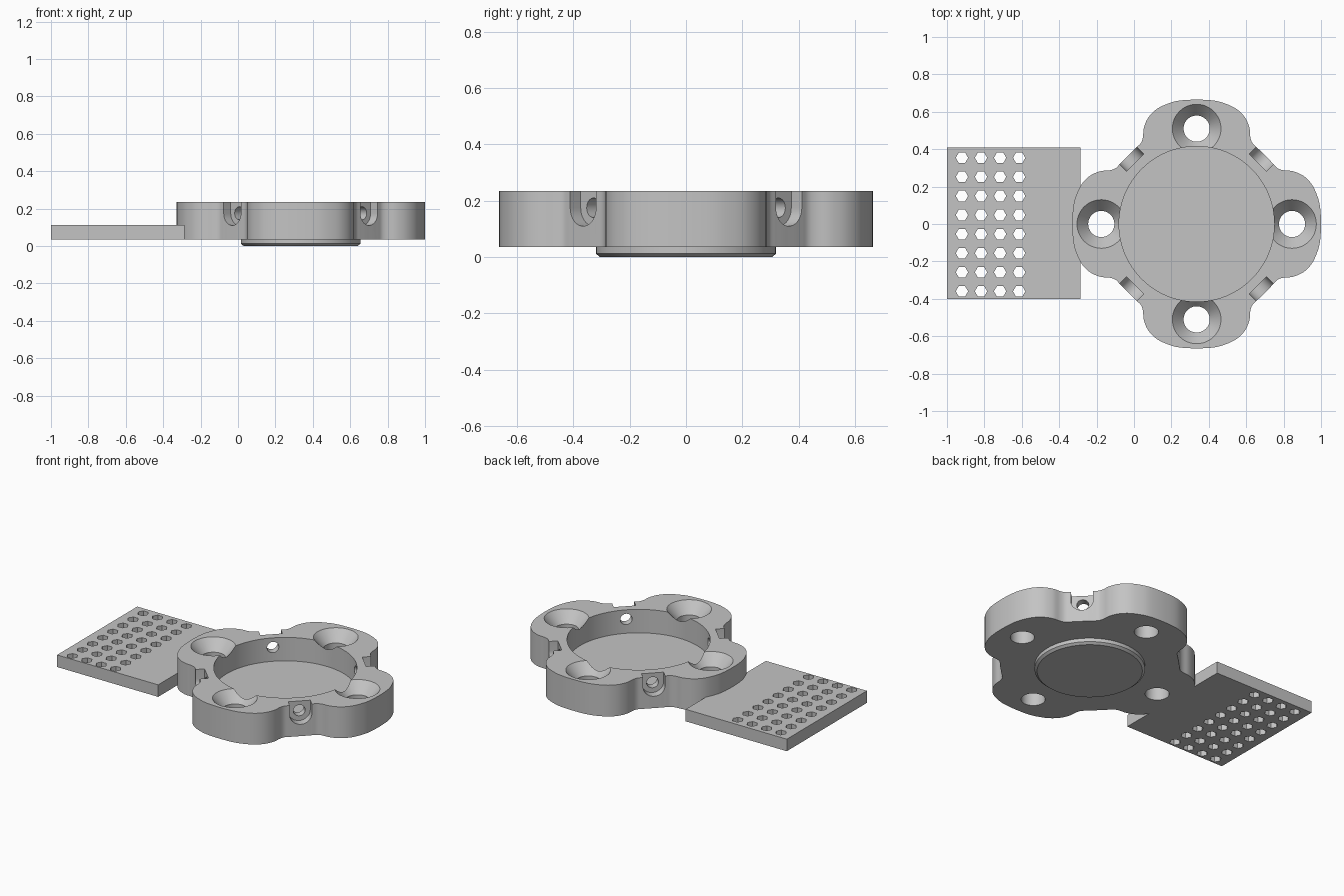
import bpy, bmesh
from math import sin, cos, pi, radians
from mathutils import Matrix, Vector

cube = bpy.data.objects.get("Cube")
if cube:
    bpy.data.objects.remove(cube, do_unlink=True)

CENTRE = Vector((0.335, 0.0, 0.0))
BASE, TOP = 0.035, 0.235
FLOOR = 0.085

grey = bpy.data.materials.new("plain_grey")
grey.use_nodes = True
grey.diffuse_color = (0.55, 0.55, 0.55, 1)
grey.node_tree.nodes["Principled BSDF"].inputs["Base Color"].default_value = (0.55, 0.55, 0.55, 1)


def loft(bm, rings, matrix=Matrix()):
    """Capped solid through rings that all have the same point count."""
    loops = [[bm.verts.new(matrix @ Vector(p)) for p in ring] for ring in rings]
    n = len(loops[0])
    for a, b in zip(loops, loops[1:]):
        for i in range(n):
            j = (i + 1) % n
            bm.faces.new((a[i], a[j], b[j], b[i]))
    bm.faces.new(loops[0][::-1])
    bm.faces.new(loops[-1])


def circle(r, z, sides=64):
    return [(r * cos(2 * pi * i / sides), r * sin(2 * pi * i / sides), z) for i in range(sides)]


def make(name, bm):
    bmesh.ops.recalc_face_normals(bm, faces=bm.faces)
    mesh = bpy.data.meshes.new(name)
    bm.to_mesh(mesh)
    bm.free()
    mesh.materials.append(grey)
    obj = bpy.data.objects.new(name, mesh)
    bpy.context.scene.collection.objects.link(obj)
    return obj


def solid(name, solids):
    """One object from a list of (rings, matrix) solids."""
    bm = bmesh.new()
    for rings, matrix in solids:
        loft(bm, rings, matrix)
    return make(name, bm)


def cut(obj, cutter):
    mod = obj.modifiers.new(cutter.name, 'BOOLEAN')
    mod.operation, mod.solver, mod.object = 'DIFFERENCE', 'EXACT', cutter
    bpy.context.view_layer.update()
    mesh = bpy.data.meshes.new_from_object(obj.evaluated_get(bpy.context.evaluated_depsgraph_get()))
    obj.modifiers.clear()
    obj.data = mesh
    bpy.data.objects.remove(cutter, do_unlink=True)


def smooth_loop(pts, steps=5):
    """Closed smooth curve through the points."""
    out, n = [], len(pts)
    for i in range(n):
        a, b, c, d = (pts[(i + k) % n] for k in (-1, 0, 1, 2))
        for s in range(steps):
            t = s / steps
            out.append(0.5 * (2 * b + (c - a) * t + (2 * a - 5 * b + 4 * c - d) * t * t
                              + (3 * b - a - 3 * c + d) * t ** 3))
    return out


# Four-lobed outline: half a lobe, mirrored and turned four times
half = [(0.665, 0), (0.66, 0.09), (0.645, 0.15), (0.615, 0.213), (0.57, 0.258), (0.515, 0.282),
        (0.465, 0.287), (0.435, 0.297), (0.413, 0.318), (0.39, 0.342)]
lobe = [Vector((u, -t)) for u, t in half[:0:-1]] + [Vector(p) for p in half] + [Vector((0.366, 0.366))]
outline = smooth_loop([Matrix.Rotation(k * pi / 2, 2) @ p for k in range(4) for p in lobe])
at_centre = Matrix.Translation(CENTRE)
body = solid("lobed_body", [([[(p.x, p.y, z) for p in outline] for z in (BASE, TOP)], at_centre)])

# Round pocket
cut(body, solid("pocket_cutter", [([circle(0.415, FLOOR, 96), circle(0.415, 0.3, 96)], at_centre)]))

# Countersunk screw holes, one per lobe
screw = [circle(0.07, -0.05, 48), circle(0.07, TOP - 0.07, 48), circle(0.13, TOP, 48), circle(0.13, 0.3, 48)]
cut(body, solid("screw_cutter", [
    (screw, at_centre @ Matrix.Rotation(k * pi / 2, 4, 'Z') @ Matrix.Translation((0.51, 0, 0)))
    for k in range(4)]))

# Diagonal U-shaped seats, each with a cross hole into the pocket
W, SEAT_Z = 0.065, 0.175
u_shape = [(W * cos(pi + pi * i / 20), W * sin(pi + pi * i / 20)) for i in range(21)] + [(W, 0.12), (-W, 0.12)]
seats, pins = [], []
for k in range(4):
    a = pi / 4 + k * pi / 2
    radial, up = Vector((cos(a), sin(a), 0)), Vector((0, 0, 1))
    frame = Matrix((up.cross(radial), up, radial)).transposed().to_4x4()
    frame = Matrix.Translation(CENTRE + up * SEAT_Z) @ frame
    seats.append(([[(x, y, r) for x, y in u_shape] for r in (0.464, 0.62)], frame))
    pins.append(([circle(0.035, 0.37, 32), circle(0.035, 0.55, 32)], frame))
cut(body, solid("seat_cutter", seats))
cut(body, solid("cross_hole_cutter", pins))

# Chamfered round boss under the body
boss = solid("bottom_boss", [([circle(0.305, 0, 96), circle(0.32, 0.012, 96), circle(0.32, 0.05, 96)], at_centre)])

# Flat side plate with a grid of hexagonal holes
corners = [(-1, -0.4), (-0.285, -0.4), (-0.285, 0.41), (-1, 0.41)]
plate = solid("side_plate", [([[(x, y, z) for x, y in corners] for z in (BASE, 0.112)], Matrix())])
hexagon = [circle(0.033, 0, 6), circle(0.033, 0.2, 6)]
cut(plate, solid("hex_cutter", [
    (hexagon, Matrix.Translation((-0.92 + 0.102 * i, -0.36 + 0.102 * j, 0)))
    for i in range(4) for j in range(8)]))

# Smooth round walls, keep edges sharp
bpy.ops.object.select_all(action='DESELECT')
for obj in (body, boss, plate):
    obj.select_set(True)
bpy.context.view_layer.objects.active = body
bpy.ops.object.shade_smooth_by_angle(angle=radians(25))
